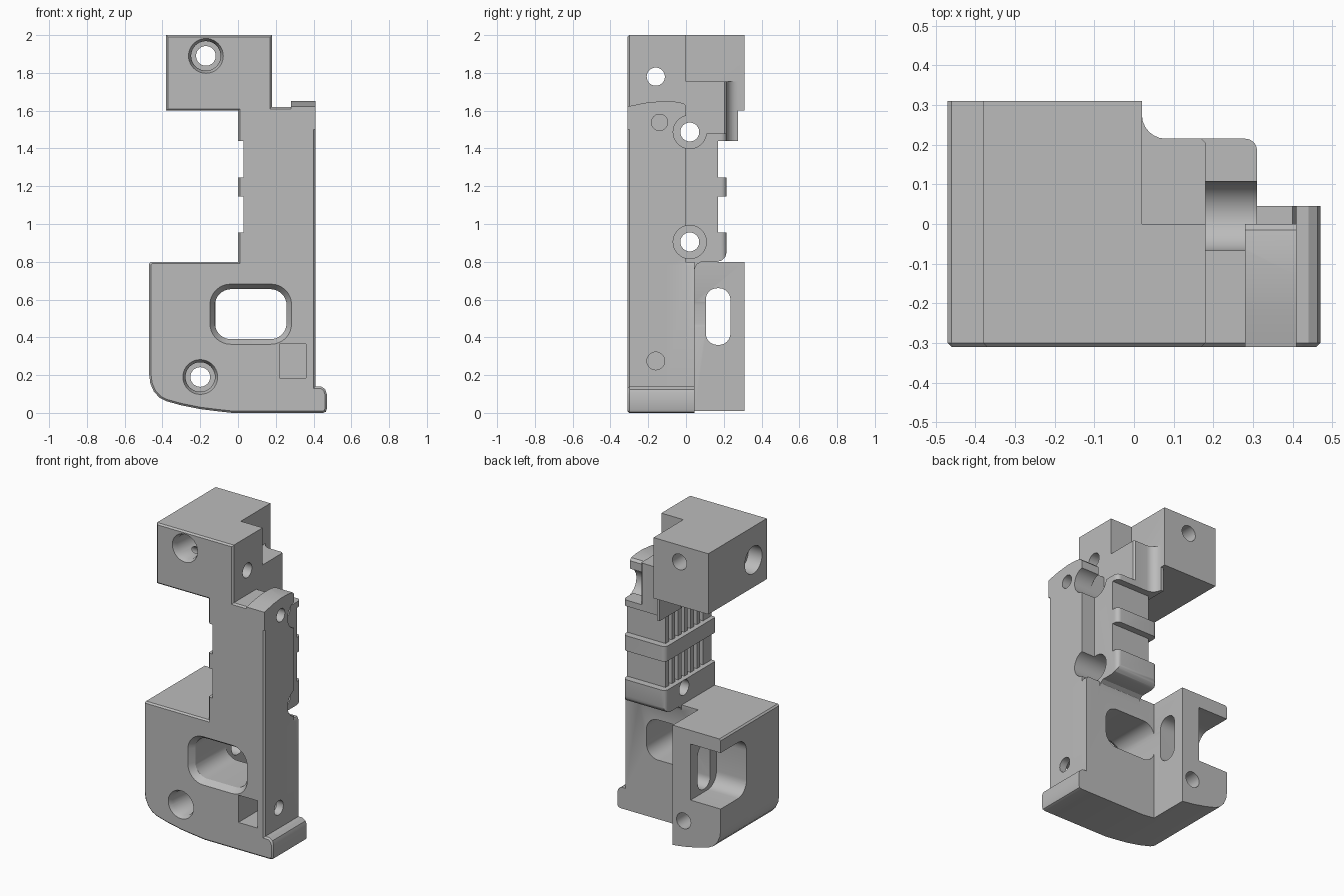
import bpy, bmesh
from math import sin, cos, pi, radians

if "Cube" in bpy.data.objects:
    bpy.data.objects.remove(bpy.data.objects["Cube"])

grey = bpy.data.materials.new("neutral_grey")
grey.use_nodes = True
colour = (0.5, 0.5, 0.5, 1)
grey.diffuse_color = colour
grey.node_tree.nodes["Principled BSDF"].inputs["Base Color"].default_value = colour

# Ways to place a flat profile point (u, v) at depth d along an axis
PLACE = {"x": lambda u, v, d: (d, u, v),
         "y": lambda u, v, d: (u, d, v),
         "z": lambda u, v, d: (u, v, d)}


def prism(name, axis, profile, a, b, end=None, chamfer=0):
    """Loft a profile from a to b, with an optional chamfer round the first cap."""
    bm = bmesh.new()
    rings = [[bm.verts.new(PLACE[axis](u, v, d)) for u, v in p]
             for p, d in ((profile, a), (end or profile, b))]
    first = bm.faces.new(rings[0])
    bm.faces.new(rings[1][::-1])
    n = len(profile)
    for i in range(n):
        j = (i + 1) % n
        bm.faces.new((rings[0][j], rings[0][i], rings[1][i], rings[1][j]))
    bmesh.ops.recalc_face_normals(bm, faces=bm.faces)
    if chamfer:
        bmesh.ops.bevel(bm, geom=list(first.edges), offset=chamfer, segments=1,
                        affect="EDGES", profile=0.5)
    mesh = bpy.data.meshes.new(name)
    bm.to_mesh(mesh)
    bm.free()
    obj = bpy.data.objects.new(name, mesh)
    bpy.context.collection.objects.link(obj)
    return obj


def rect(u0, u1, v0, v1, r=0, steps=8):
    if not r:
        return [(u0, v0), (u1, v0), (u1, v1), (u0, v1)]
    pts = []
    corners = ((u1 - r, v1 - r), (u0 + r, v1 - r), (u0 + r, v0 + r), (u1 - r, v0 + r))
    for k, (cu, cv) in enumerate(corners):
        for s in range(steps + 1):
            t = (k + s / steps) * pi / 2
            pts.append((cu + r * cos(t), cv + r * sin(t)))
    return pts


def disc(u, v, r, n=40):
    return [(u + r * cos(2 * pi * i / n), v + r * sin(2 * pi * i / n)) for i in range(n)]


def combine(target, tool, operation):
    mod = target.modifiers.new("combine", "BOOLEAN")
    mod.operation, mod.object, mod.solver = operation, tool, "EXACT"
    graph = bpy.context.evaluated_depsgraph_get()
    mesh = bpy.data.meshes.new_from_object(target.evaluated_get(graph))
    target.modifiers.clear()
    target.data = mesh
    bpy.data.objects.remove(tool)


def add(*args, **kw):
    combine(body, prism("added", *args, **kw), "UNION")


def cut(*args, **kw):
    combine(body, prism("cutter", *args, **kw), "DIFFERENCE")


# Front plate with curved foot and side lip
foot = [(-.47, .2), (-.464, .155), (-.445, .112), (-.415, .08), (-.38, .062),
        (-.3, .04), (-.2, .02), (-.12, .01)]
lip = [(-.03, 0), (.45, 0), (.465, .006), (.47, .02), (.47, .1), (.462, .125),
       (.44, .14), (.41, .14)]
body = prism("bracket_body", "y", foot + lip + [
    (.41, 1.62), (.18, 1.62), (.18, 2), (-.38, 2), (-.38, 1.6), (0, 1.6),
    (0, .8), (-.46, .8), (-.47, .79)], -.31, 0, chamfer=.01)

# Thicker lower plate and rear box
add("y", foot + lip + [(.41, .78), (.4, .8), (-.46, .8), (-.47, .79)], -.1, .045)
add("y", foot + [(-.12, .8), (-.46, .8), (-.47, .79)], -.1, .31)

# Rear column with rounded bottom and a fillet onto the plate
column = prism("column", "z", rect(0, .31, -.1, .215, .03), .7, 1.48)
combine(column, prism("trim", "x", [
    (-.2, .7), (.04, .7), (.045, .76), (.056, .785), (.08, .8), (.165, .8), (.19, .807),
    (.208, .825), (.215, .85), (.215, 1.5), (-.2, 1.5)], -.1, .5), "INTERSECT")
combine(body, column, "UNION")

# Head block and the neck that joins it to the column
add("y", rect(-.38, .02, 1.6, 2), -.1, .31)
neck = [(0, -.1), (.18, -.1), (.18, .205), (.17, .215), (.08, .215)]
neck += [(.08 - .06 * sin(t * pi / 12), .275 - .06 * cos(t * pi / 12)) for t in range(1, 7)]
add("z", neck + [(0, .275)], 1.4, 1.755)

# Domed cap on the side rail
add("x", [(-.31, 1.5), (-.31, 1.622), (-.22, 1.641), (-.13, 1.65), (-.06, 1.648),
          (-.015, 1.64), (0, 1.625), (0, 1.5)], .28, .41)

# Bands left standing between recesses, with upright grooves on one side
for low, high in ((.955, 1.145), (1.245, 1.44)):
    cut("y", rect(-.1, .03, low, high), -.5, .5)
    cut("y", rect(-.1, .5, low, high), .17, .4)
    for i in range(6):
        y = -.22 + i * .065
        cut("z", rect(-.05, .065, y, y + .03), low, high)

# Oval window with flared mouth
cut("y", rect(-.122, .257, .39, .655, .085), -.5, .1)
cut("y", rect(-.15, .285, .362, .683, .11), -.312, -.27,
    end=rect(-.122, .257, .39, .655, .085))

# Corner pocket in the rear box and the slot through its wall
cut("x", rect(.04, .6, .34, .71, .09), -.6, -.25)
cut("x", rect(.105, .235, .36, .66, .06), -.4, 0)

# Counterbored screw holes from front to back
for x, z in ((-.17, 1.89), (-.2, .19)):
    cut("y", disc(x, z, .052), -.5, .5)
    cut("y", disc(x, z, .078), -.5, -.12)
    cut("y", disc(x, z, .093), -.312, -.28, end=disc(x, z, .078))

# Counterbored cross holes through the column
for z in (.905, 1.487):
    cut("x", disc(.02, z, .05), -.2, .3)
    cut("x", disc(.02, z, .088), .18, .6)
cut("x", rect(-.067, .107, 1.487, 1.7), .18, .28)

# Cross hole through the head, wider on one side
cut("x", disc(-.16, 1.78, .048), -.6, .4)
cut("x", disc(-.16, 1.78, .09), -.6, -.28)

# Nut pocket and side screw holes
cut("y", rect(.22, .36, .185, .365), -.5, -.08)
cut("x", disc(-.16, .275, .047), .3, .6)
cut("x", disc(-.14, 1.538, .043), .25, .6)

# Finish
body.data.materials.clear()
body.data.materials.append(grey)
for face in body.data.polygons:
    face.material_index = 0
bpy.ops.object.select_all(action="DESELECT")
body.select_set(True)
bpy.context.view_layer.objects.active = body
bpy.ops.object.shade_smooth_by_angle(angle=radians(30))
